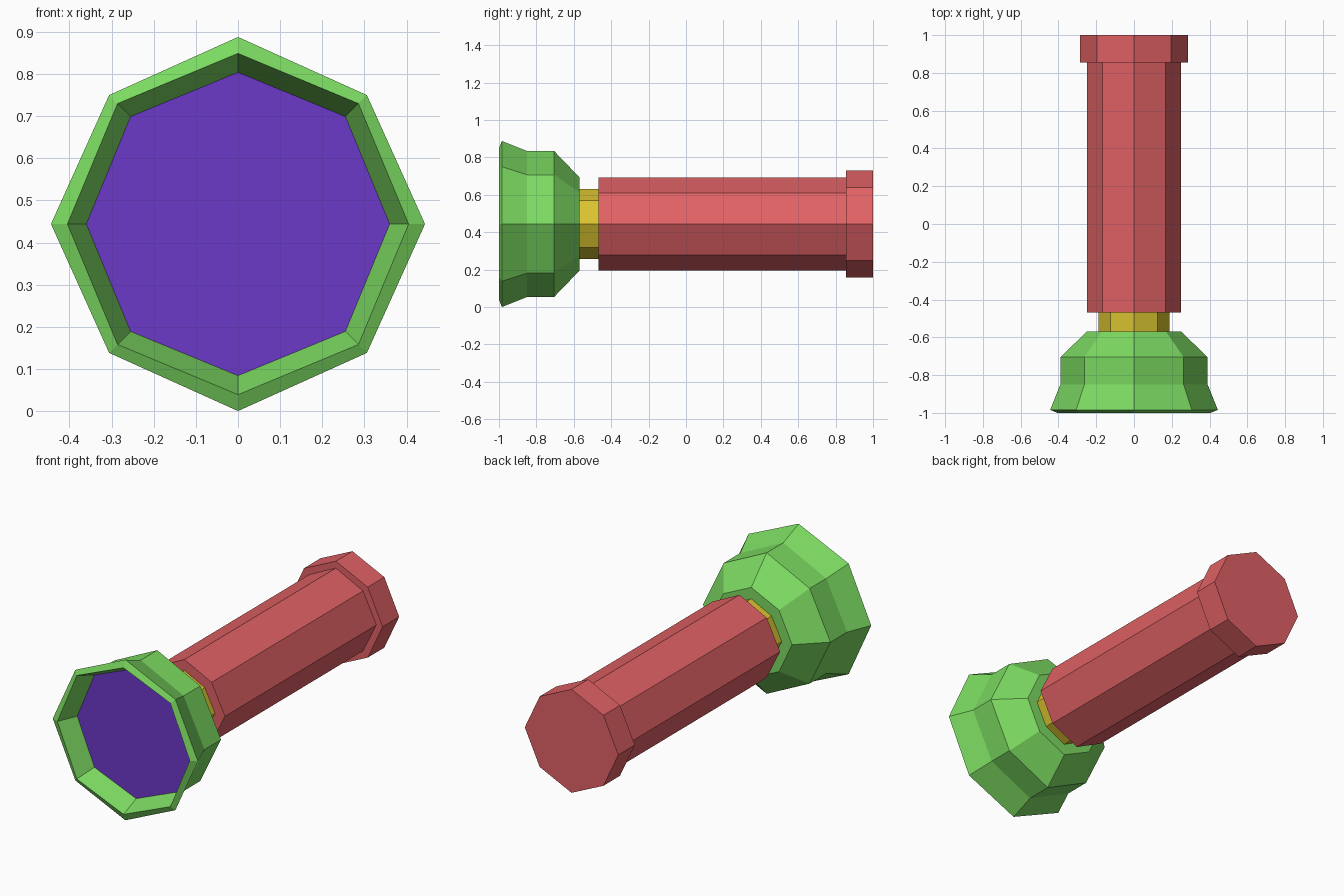
import bpy, bmesh

if "Cube" in bpy.data.objects:
    bpy.data.objects.remove(bpy.data.objects["Cube"])

CENTRE_Z = 0.444


def material(name, rgb):
    m = bpy.data.materials.new(name)
    m.diffuse_color = (*rgb, 1)
    m.use_nodes = True
    m.node_tree.nodes["Principled BSDF"].inputs["Base Color"].default_value = m.diffuse_color
    return m


def octagon(bm, y, r, d):
    # r: corners on the x and z axes, d: offset of the diagonal corners
    pts = [(r, 0), (d, d), (0, r), (-d, d), (-r, 0), (-d, -d), (0, -r), (d, -d)]
    return [bm.verts.new((x, y, z + CENTRE_Z)) for x, z in pts]


def lathe(name, profile, mat, cap_start=True, cap_end=True):
    bm = bmesh.new()
    rings = [octagon(bm, *p) for p in profile]
    for a, b in zip(rings, rings[1:]):
        for i in range(8):
            j = (i + 1) % 8
            bm.faces.new((a[j], a[i], b[i], b[j]))
    if cap_start:
        bm.faces.new(rings[0])
    if cap_end:
        bm.faces.new(rings[-1][::-1])
    mesh = bpy.data.meshes.new(name)
    bm.to_mesh(mesh)
    bm.free()
    mesh.materials.append(mat)
    obj = bpy.data.objects.new(name, mesh)
    bpy.context.collection.objects.link(obj)
    return obj


red = material("red", (0.75, 0.12, 0.13))
green = material("green", (0.2, 0.7, 0.12))
yellow = material("yellow", (0.7, 0.55, 0.03))
purple = material("purple", (0.15, 0.04, 0.58))

# Flared head: recess wall, bevelled rim, outer shell, shoulder
lathe("head", [(-0.89, 0.36, 0.255), (-1.0, 0.405, 0.286), (-0.984, 0.444, 0.306),
               (-0.85, 0.39, 0.263), (-0.705, 0.39, 0.263), (-0.57, 0.25, 0.17)],
      green, cap_start=False)

# Recessed flat lens
lathe("lens", [(-0.89, 0.36, 0.255)], purple, cap_end=False)

# Collar between head and handle
lathe("neck", [(-0.57, 0.187, 0.125), (-0.468, 0.187, 0.125)], yellow,
      cap_start=False, cap_end=False)

# Handle with the wider end cap
lathe("handle", [(-0.468, 0.248, 0.166), (0.855, 0.248, 0.166),
                 (0.855, 0.286, 0.195), (1.0, 0.286, 0.195)], red)
